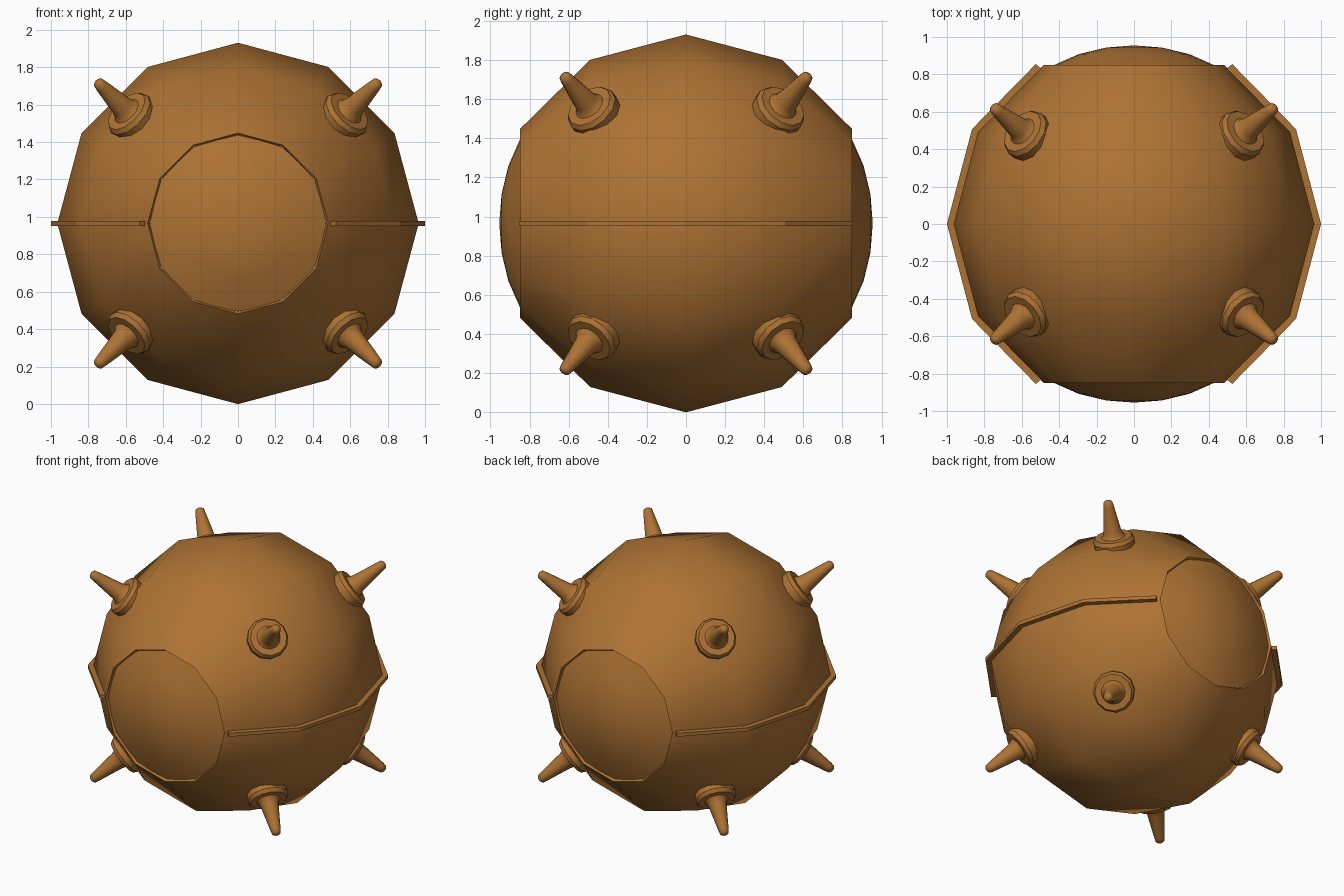
import bpy, bmesh, math
from mathutils import Matrix, Vector

if "Cube" in bpy.data.objects:
    bpy.data.objects.remove(bpy.data.objects["Cube"], do_unlink=True)

CENTRE = Vector((0, 0, 0.965))
R = 0.966        # shell radius
STRETCH = 1.015  # slight lengthening along the front-back axis

bronze = bpy.data.materials.new("bronze_brown")
bronze.use_nodes = True
colour = (0.42, 0.17, 0.034, 1)
bronze.diffuse_color = colour
bronze.node_tree.nodes["Principled BSDF"].inputs["Base Color"].default_value = colour


def finish(name, bm, matrix, angle):
    """Turn a bmesh into a placed, shaded object."""
    bmesh.ops.remove_doubles(bm, verts=bm.verts, dist=1e-5)
    bmesh.ops.transform(bm, matrix=matrix, verts=bm.verts)
    bmesh.ops.recalc_face_normals(bm, faces=bm.faces)
    mesh = bpy.data.meshes.new(name)
    bm.to_mesh(mesh)
    bm.free()
    mesh.materials.append(bronze)
    mesh.shade_smooth()
    mesh.set_sharp_from_angle(angle=math.radians(angle))
    obj = bpy.data.objects.new(name, mesh)
    obj.location = CENTRE
    bpy.context.collection.objects.link(obj)
    return obj


def lathe(name, profile, sides, axis, closed=False, angle=40):
    """Revolve (radius, height) points and aim the axis along a direction."""
    bm = bmesh.new()
    verts = [bm.verts.new((r, 0, h)) for r, h in profile]
    pairs = list(zip(verts, verts[1:]))
    if closed:
        pairs.append((verts[-1], verts[0]))
    edges = [bm.edges.new(p) for p in pairs]
    bmesh.ops.spin(bm, geom=verts + edges, cent=(0, 0, 0), axis=(0, 0, 1),
                   angle=math.tau, steps=sides, use_duplicate=False)
    aim = Vector(axis).to_track_quat('Z', 'Y').to_matrix().to_4x4()
    return finish(name, bm, aim, angle)


def arc(radius, degrees):
    return [(radius * math.sin(math.radians(d)), radius * math.cos(math.radians(d)))
            for d in degrees]


# Faceted hollow shell with a round opening at front and back
outer = [(r, h * STRETCH) for r, h in arc(R, range(30, 151, 30))]
inner = [(r * 0.978, h * 0.978) for r, h in reversed(outer)]
lathe("shell", outer + inner, 12, (0, 1, 0), closed=True)

# Shallow domes filling the two openings
for name, y in (("front_dome", -1), ("back_dome", 1)):
    lathe(name, arc(0.955, (0, 9, 18, 29.5)), 24, (0, y, 0))

# Thin raised seam along each side
def seam(name, side):
    bm = bmesh.new()
    sections = []
    for d in range(-60, 61, 30):
        c, s = math.cos(math.radians(d)), math.sin(math.radians(d)) * STRETCH
        sections.append([bm.verts.new((side * r * c, r * s, z))
                         for r, z in ((0.94, -0.013), (1.0, -0.013),
                                      (1.0, 0.013), (0.94, 0.013))])
    # square the ends off across the shell
    for sec, sign in ((sections[0], -1), (sections[-1], 1)):
        for v in sec[1:3]:
            v.co.x, v.co.y = side * 0.525, sign * 0.855
        for v in (sec[0], sec[3]):
            v.co.x, v.co.y = side * 0.47, sign * 0.81
    for a, b in zip(sections, sections[1:]):
        for i in range(4):
            j = (i + 1) % 4
            bm.faces.new((a[i], a[j], b[j], b[i]))
    bm.faces.new(sections[0])
    bm.faces.new(sections[-1])
    finish(name, bm, Matrix.Identity(4), 10)


seam("left_seam", 1)
seam("right_seam", -1)

# Eight spikes, each on a round collar
collar = [(0, 0.88), (0.135, 0.88), (0.14, 0.955), (0.125, 0.98), (0, 0.98)]
spike = [(0.09, 0.97), (0.07, 0.99), (0.06, 1.02), (0.035, 1.2),
         (0.029, 1.23), (0.015, 1.24), (0, 1.243)]
for x, side in ((1, "left"), (-1, "right")):
    for y, end in ((-1, "front"), (1, "back")):
        for z, level in ((1, "upper"), (-1, "lower")):
            axis = (x * 0.608, y * 0.505, z * 0.612)
            place = f"{level}_{end}_{side}"
            lathe(place + "_collar", collar, 12, axis, angle=32)
            lathe(place + "_spike", spike, 16, axis, angle=60)
